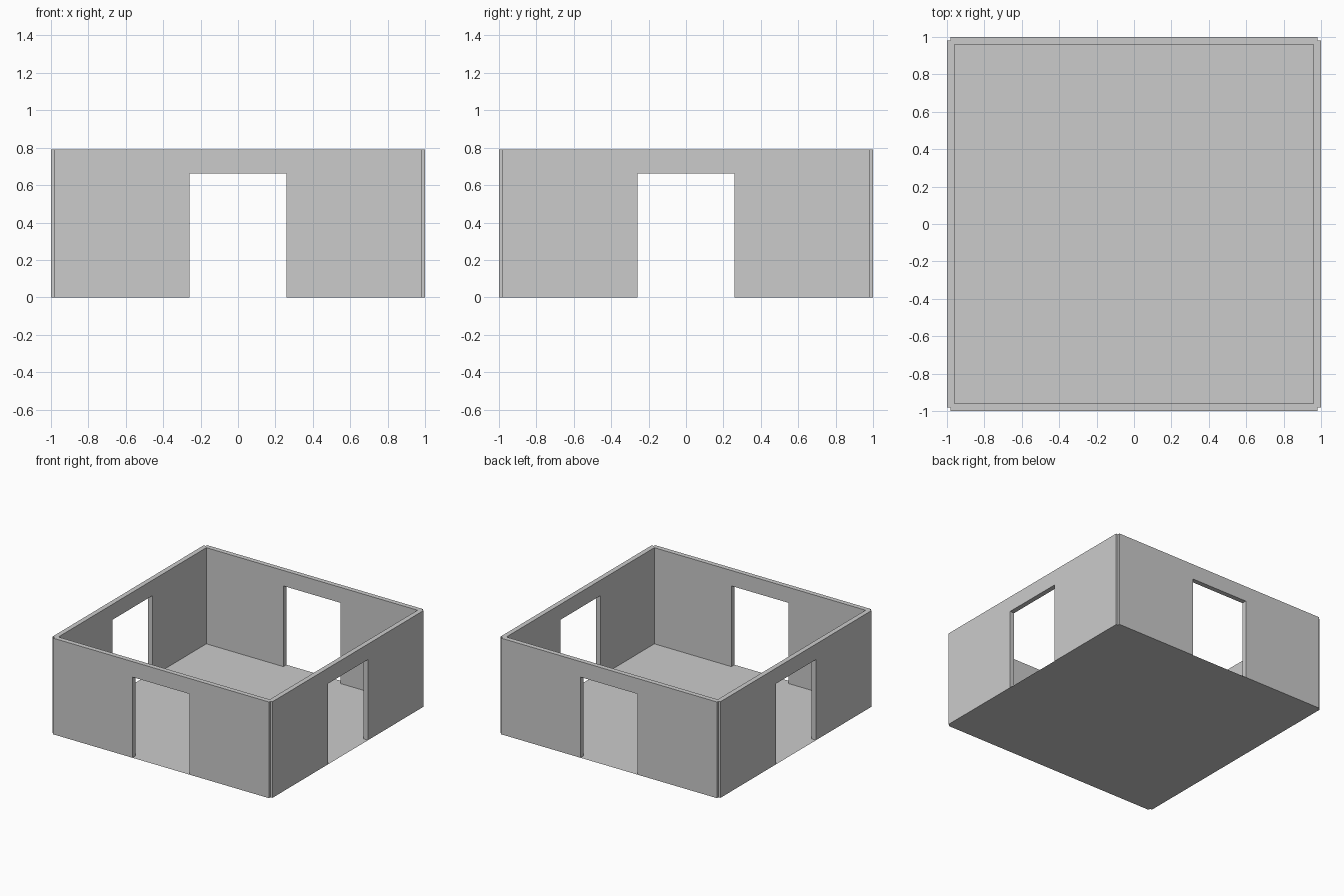
import bpy, bmesh

if "Cube" in bpy.data.objects:
    bpy.data.objects.remove(bpy.data.objects["Cube"])

H, T, N = 0.79, 0.04, 0.018      # wall height, wall thickness, corner notch
DOOR_W, DOOR_H = 0.52, 0.663


def prism(name, outline, z0, z1):
    """Flat polygon at z0, extruded up to z1 when they differ."""
    bm = bmesh.new()
    face = bm.faces.new([bm.verts.new((x, y, z0)) for x, y in outline])
    if z1 > z0:
        top = bmesh.ops.extrude_face_region(bm, geom=[face], use_keep_orig=True)
        verts = [v for v in top["geom"] if isinstance(v, bmesh.types.BMVert)]
        bmesh.ops.translate(bm, verts=verts, vec=(0, 0, z1 - z0))
        bmesh.ops.recalc_face_normals(bm, faces=bm.faces)
    mesh = bpy.data.meshes.new(name)
    bm.to_mesh(mesh)
    bm.free()
    ob = bpy.data.objects.new(name, mesh)
    bpy.context.collection.objects.link(ob)
    return ob


def rect(hx, hy):
    return [(-hx, -hy), (hx, -hy), (hx, hy), (-hx, hy)]


# Square footprint with a small step at each corner
outline = []
corner = [(1 - N, -1), (1 - N, -1 + N), (1, -1 + N)]
for _ in range(4):
    outline += corner
    corner = [(-y, x) for x, y in corner]

# Walls: solid block hollowed out, with a doorway in each side
walls = prism("walls", outline, 0, H)
cutters = [
    prism("room_cutter", rect(1 - T, 1 - T), -0.1, H + 0.1),
    prism("door_cutter_front_back", rect(DOOR_W / 2, 1.2), -0.2, DOOR_H),
    prism("door_cutter_sides", rect(1.2, DOOR_W / 2), -0.2, DOOR_H),
]
bpy.context.view_layer.objects.active = walls
for c in cutters:
    c.hide_render = True
    mod = walls.modifiers.new(c.name, "BOOLEAN")
    mod.operation, mod.solver, mod.object = "DIFFERENCE", "EXACT", c
    bpy.ops.object.modifier_apply(modifier=mod.name)
for c in cutters:
    bpy.data.objects.remove(c)

# Thin floor reaching the outer wall faces
prism("floor", outline, 0, 0)
